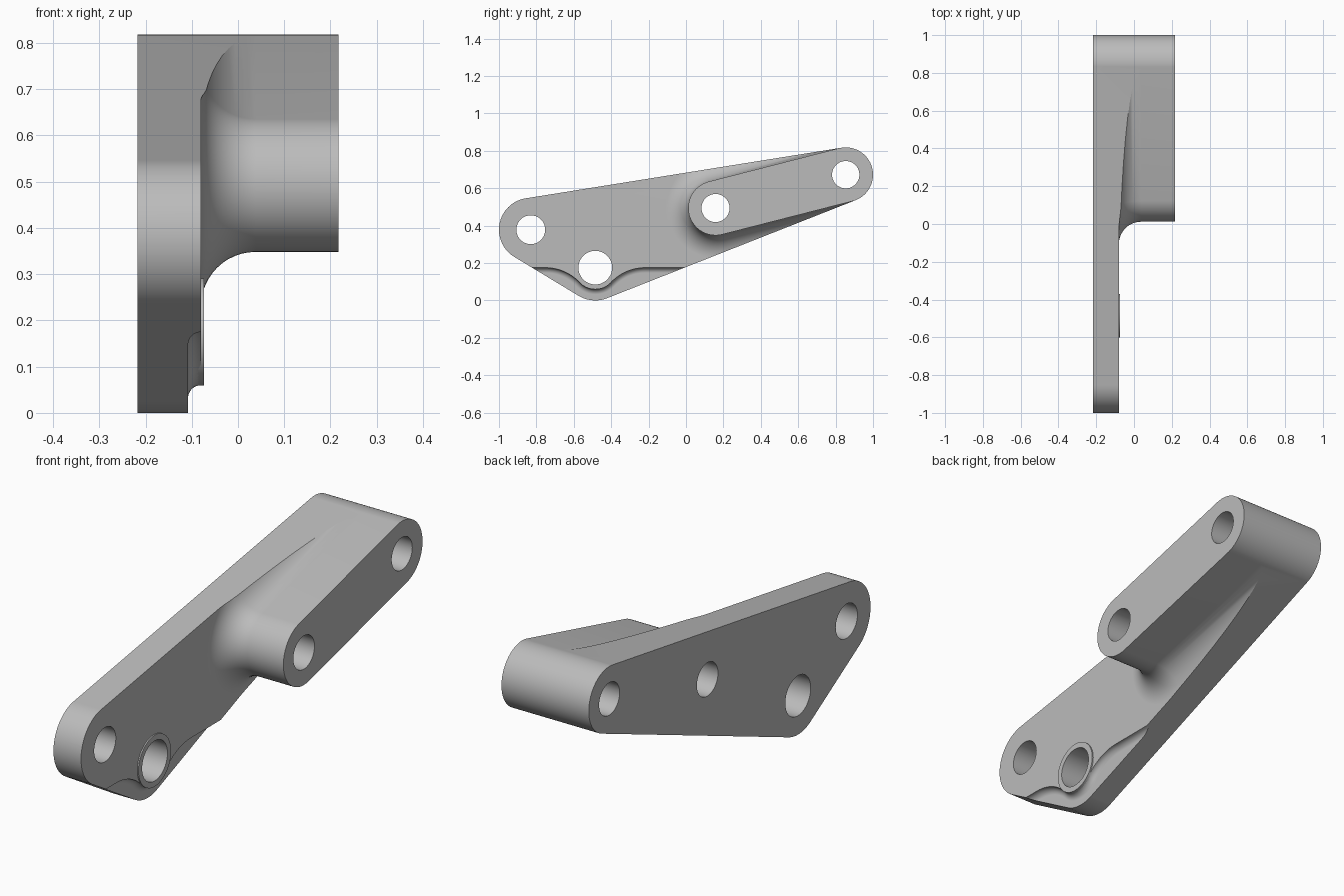
import bpy, bmesh, math
from mathutils import Vector
from mathutils.geometry import convex_hull_2d

cube = bpy.data.objects.get("Cube")
if cube:
    bpy.data.objects.remove(cube, do_unlink=True)

# Hole centres in the (y, z) plane
FRONT_PIN = Vector((-0.83, 0.378))
LOW_PIN = Vector((-0.485, 0.175))
ARM_PIN = Vector((0.158, 0.494))
REAR_PIN = Vector((0.854, 0.672))
ARM_R, BOSS_R = 0.146, 0.115
BACK, FACE, TIP = -0.217, -0.08, 0.217
FILLET = 0.118

metal = bpy.data.materials.new("plain grey")
metal.use_nodes = True
GREY = (0.5, 0.5, 0.5, 1)
metal.diffuse_color = GREY
metal.node_tree.nodes["Principled BSDF"].inputs["Base Color"].default_value = GREY


def arc(c, r, a0, a1, n):
    return [c + r * Vector((math.cos(a), math.sin(a)))
            for a in (a0 + (a1 - a0) * i / n for i in range(n + 1))]


def loft(name, sections):
    """Closed solid through (x, outline) sections with matching point counts."""
    bm = bmesh.new()
    rings = [[bm.verts.new((x, p.x, p.y)) for p in pts] for x, pts in sections]
    n = len(rings[0])
    for a, b in zip(rings, rings[1:]):
        for i in range(n):
            j = (i + 1) % n
            bm.faces.new((a[i], a[j], b[j], b[i]))
    bm.faces.new(rings[0])
    bm.faces.new(rings[-1])
    bmesh.ops.recalc_face_normals(bm, faces=bm.faces)
    mesh = bpy.data.meshes.new(name)
    bm.to_mesh(mesh)
    bm.free()
    mesh.materials.append(metal)
    ob = bpy.data.objects.new(name, mesh)
    bpy.context.collection.objects.link(ob)
    return ob


def disc(name, c, r, x0, x1):
    pts = arc(c, r, 0, math.tau, 64)[:-1]
    return loft(name, [(x0, pts), (x1, pts)])


def combine(target, tool, operation):
    mod = target.modifiers.new("cut", "BOOLEAN")
    mod.operation, mod.solver, mod.object = operation, "EXACT", tool
    bpy.context.view_layer.objects.active = target
    bpy.ops.object.modifier_apply(modifier=mod.name)
    bpy.data.objects.remove(tool, do_unlink=True)


# Outer outline: hull around the three corner circles
points = []
for c, r in ((FRONT_PIN, 0.17), (LOW_PIN, 0.175), (REAR_PIN, ARM_R)):
    points += arc(c, r, 0, math.tau, 96)[:-1]
outline = [points[i] for i in convex_hull_2d(points)]
bracket = loft("bracket", [(BACK, outline), (TIP, outline)])

# Plate level, concave fillet and raised arm, trimmed by the outline
along = (REAR_PIN - ARM_PIN).normalized()
angle = math.atan2(along.y, along.x)


def capsule(offset):
    r = ARM_R + offset
    far = REAR_PIN + along * 0.15
    return (arc(far, r, angle - math.pi / 2, angle + math.pi / 2, 32)
            + arc(ARM_PIN, r, angle + math.pi / 2, angle + 1.5 * math.pi, 32))


levels = [(BACK - 0.1, capsule(1.5)), (FACE, capsule(1.5))]
for i in range(13):
    t = math.pi / 2 * i / 12
    levels.append((FACE + FILLET * (1 - math.cos(t)),
                   capsule(FILLET * (1 - math.sin(t)))))
levels.append((TIP + 0.1, capsule(0)))
combine(bracket, loft("arm_shape", levels), "INTERSECT")

# Lower relief that curves around the boss, with a rounded floor edge
BLEND, DEPTH = 0.25, 0.028
SPAN = math.sqrt((BOSS_R + BLEND) ** 2 - BLEND ** 2)


def relief(off):
    left = LOW_PIN + Vector((-SPAN, -BLEND))
    right = LOW_PIN + Vector((SPAN, -BLEND))
    a = math.atan2(BLEND, SPAN)
    top = LOW_PIN.y - off
    return ([Vector((-1.1, -0.3)), Vector((-1.1, top))]
            + arc(left, BLEND - off, math.pi / 2, a, 14)
            + arc(LOW_PIN, BOSS_R + off, math.pi + a, math.tau - a, 24)[1:-1]
            + arc(right, BLEND - off, math.pi - a, math.pi / 2, 14)
            + [Vector((0.3, top)), Vector((0.3, -0.3))])


steps = [(FACE + 0.04, relief(0))]
for i in range(9):
    t = math.pi / 2 * i / 8
    steps.append((FACE - DEPTH * math.sin(t), relief(DEPTH * (1 - math.cos(t)))))
combine(bracket, loft("relief_shape", steps), "DIFFERENCE")

# Low boss around the bottom hole
combine(bracket, disc("boss", LOW_PIN, BOSS_R + 0.0006, FACE - 0.012, FACE + 0.006), "UNION")

# Through holes
for c, r in ((FRONT_PIN, 0.077), (LOW_PIN, 0.09), (ARM_PIN, 0.075), (REAR_PIN, 0.073)):
    combine(bracket, disc("bore", c, r, BACK - 0.2, TIP + 0.2), "DIFFERENCE")

# Smooth curved walls, crisp edges
bpy.ops.object.select_all(action="DESELECT")
bracket.select_set(True)
bpy.context.view_layer.objects.active = bracket
bpy.ops.object.shade_smooth_by_angle(angle=math.radians(25))
weighted = bracket.modifiers.new("even_normals", "WEIGHTED_NORMAL")
weighted.keep_sharp = True
